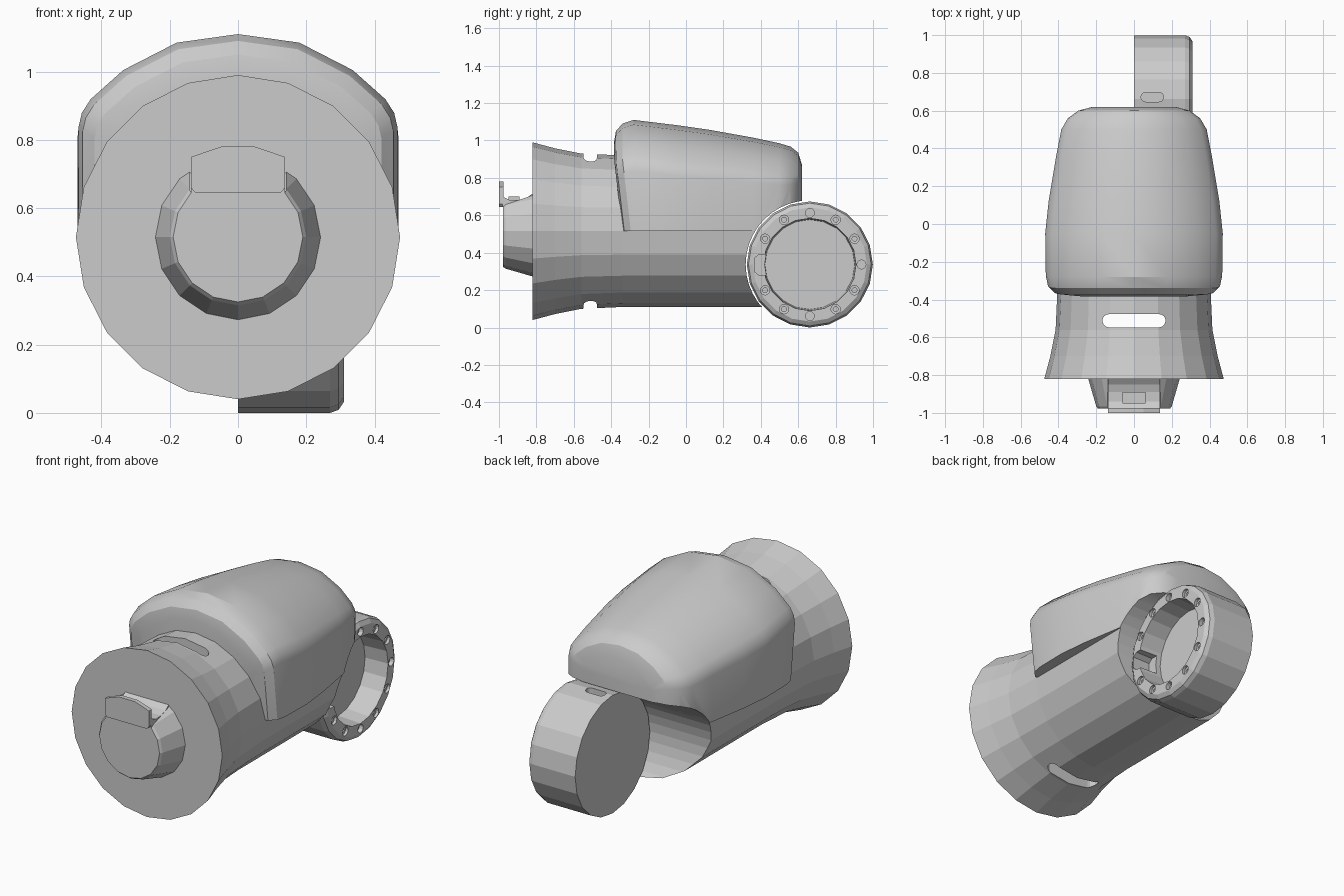
import bpy, bmesh
from math import sin, cos, pi, radians

if "Cube" in bpy.data.objects:
    bpy.data.objects.remove(bpy.data.objects["Cube"])


def finish(name, bm, smooth=None):
    bmesh.ops.recalc_face_normals(bm, faces=bm.faces)
    me = bpy.data.meshes.new(name)
    bm.to_mesh(me)
    bm.free()
    ob = bpy.data.objects.new(name, me)
    bpy.context.collection.objects.link(ob)
    if smooth:
        shade(ob, smooth)
    return ob


def activate(ob):
    bpy.ops.object.select_all(action='DESELECT')
    ob.select_set(True)
    bpy.context.view_layer.objects.active = ob


def shade(ob, angle):
    activate(ob)
    bpy.ops.object.shade_smooth_by_angle(angle=radians(angle))


def loft(name, rings, smooth=None):
    bm = bmesh.new()
    rows = [[bm.verts.new(p) for p in ring] for ring in rings]
    n = len(rows[0])
    for a, b in zip(rows, rows[1:]):
        for i in range(n):
            j = (i + 1) % n
            bm.faces.new((a[i], a[j], b[j], b[i]))
    bm.faces.new(rows[0][::-1])
    bm.faces.new(rows[-1])
    return finish(name, bm, smooth)


def lathe(name, profile, n, axis, c, cz, smooth=None):
    """Revolve (position, radius) pairs about the x or y axis; c is the other offset."""
    rings = []
    for t, r in profile:
        ring = []
        for i in range(n):
            a = 2 * pi * i / n
            u, z = c + r * sin(a), cz - r * cos(a)
            ring.append((u, t, z) if axis == 'y' else (t, u, z))
        rings.append(ring)
    return loft(name, rings, smooth)


def prism(name, pts, axis, lo, hi):
    place = {'x': lambda p, t: (t, p[0], p[1]),
             'y': lambda p, t: (p[0], t, p[1]),
             'z': lambda p, t: (p[0], p[1], t)}[axis]
    return loft(name, [[place(p, t) for p in pts] for t in (lo, hi)])


def rect(a, b, c, d):
    return [(a, c), (b, c), (b, d), (a, d)]


def stadium(cx, cy, half, r, n=8):
    pts = []
    for side, start in ((1, -pi / 2), (-1, pi / 2)):
        for i in range(n + 1):
            a = start + pi * i / n
            pts.append((cx + side * (half - r) + r * cos(a), cy + r * sin(a)))
    return pts


def cut(ob, cutter, keep=False):
    cutter.hide_render = True
    m = ob.modifiers.new("cut", 'BOOLEAN')
    m.operation, m.solver, m.object = 'DIFFERENCE', 'EXACT', cutter
    activate(ob)
    bpy.ops.object.modifier_apply(modifier=m.name)
    if not keep:
        bpy.data.objects.remove(cutter, do_unlink=True)


# Joint position (y, z) and main body axis height
JY, JZ, BZ = 0.662, 0.337, 0.515

# Flared main body with a slot through the neck
body = lathe("main_body", [(-.82, .475), (-.70, .443), (-.56, .415), (-.34, .405),
                           (.5, .405)], 20, 'y', 0, BZ)
cut(body, prism("slot_cutter", stadium(0, -.512, .167, .035), 'z', -.2, 1.3))

# Upper housing: arched cross-sections lofted front to back
ARCH = [(1, None), (1, .27), (.98, .23), (.925, .19), (.72, .105), (.385, .025), (0, 0)]
SECTIONS = [(-.385, .36, .99), (-.375, .42, 1.05), (-.34, .455, 1.09), (-.28, .467, 1.11),
            (-.05, .47, 1.082), (.12, .452, 1.058), (.36, .412, 1.015), (.5, .385, .985),
            (.56, .35, .967), (.6, .295, .935), (.62, .22, .87)]
rings = []
for y, w, top in SECTIONS:
    half = []
    for fx, drop in ARCH:
        z = .515 if drop is None else top - drop * w / .465
        lean = .045 * min(1, max(0, (.9 - z) / .38)) if y < -.2 else 0
        half.append((fx * w, y + lean, z))
    rings.append(half + [(-x, y2, z) for x, y2, z in half[-2::-1]])
housing = loft("upper_housing", rings)

# Round clearance for the joint
clearance = lathe("joint_clearance", [(-.8, .343), (.8, .343)], 40, 'x', JY, JZ)
cut(body, clearance, keep=True)
cut(housing, clearance)
shade(housing, 25)

# Joint drum with a recessed outer face
drum = lathe("joint_drum", [(0, .337), (.27, .337), (.295, .328), (.31, .305),
                            (.31, .247), (.17, .24)], 20, 'x', JY, JZ)
cut(drum, prism("notch_cutter", [(.365, .30), (.365, .37), (.39, .39), (.45, .39),
                                 (.45, .28), (.39, .28)], 'x', .2, .35))
cut(drum, prism("top_slot_cutter", stadium(.097, .672, .06, .025), 'z', .63, .75))

# Eleven countersunk bolt holes around the flange (the notch replaces one)
for i in range(12):
    if i == 9:
        continue
    a = 2 * pi * i / 12
    plain = i % 3 == 0
    prof = [(.285, .024), (.34, .024)] if plain else \
        [(.26, .013), (.293, .013), (.294, .025), (.34, .025)]
    cut(drum, lathe("bolt_cutter", prof, 12, 'x', JY + .276 * sin(a), JZ - .276 * cos(a)))

# Tapered hub on the front face, relieved for the latch
hub = lathe("front_hub", [(-.80, .245), (-.82, .242), (-.965, .2), (-.978, .19)], 16, 'y', 0, BZ)
cut(hub, prism("latch_cutter", rect(-.14, .14, .65, .9), 'y', -1.1, -.815))

# Latch: scooped base, chamfered front plate and small release block
prism("latch_base", [(-.815, .72), (-.85, .695), (-.89, .682), (-.94, .68), (-.98, .70),
                     (-.98, .645), (-.815, .645)], 'x', -.138, .138)
prism("latch_plate", [(-.138, .66), (-.125, .645), (.125, .645), (.138, .66), (.138, .75),
                      (.05, .78), (-.05, .78), (-.138, .75)], 'y', -1, -.975)
prism("latch_block", rect(-.06, .06, -.95, -.89), 'z', .66, .70)
